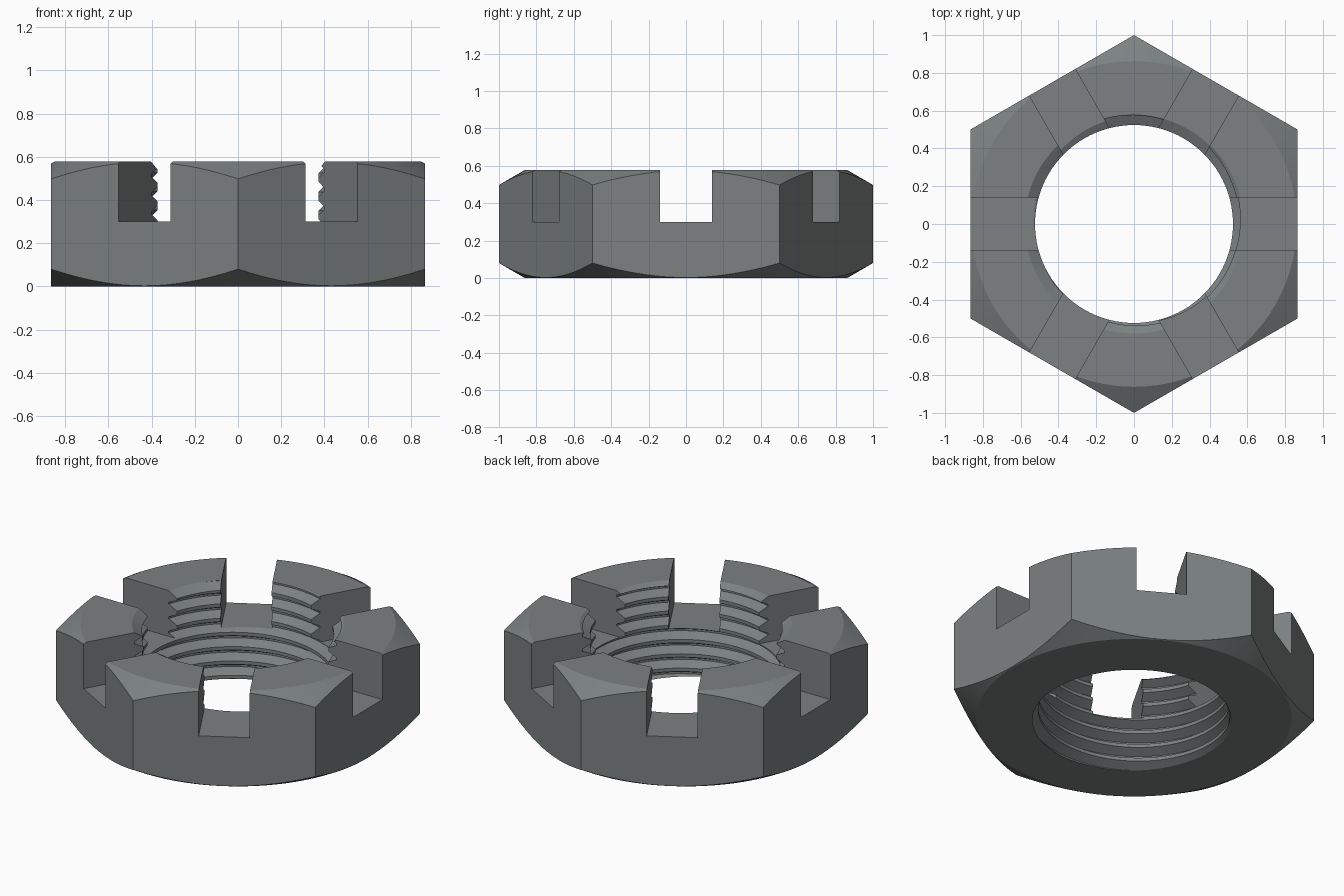
import bpy, bmesh, math
from mathutils import Matrix

if "Cube" in bpy.data.objects:
    bpy.data.objects.remove(bpy.data.objects["Cube"])

H = 0.577            # nut height
R_MINOR, R_MAJOR = 0.524, 0.578
PITCH = 0.0866

steel = bpy.data.materials.new("grey steel")
steel.diffuse_color = (0.2, 0.22, 0.22, 1)
steel.use_nodes = True
steel.node_tree.nodes["Principled BSDF"].inputs["Base Color"].default_value = steel.diffuse_color


def to_object(bm, name):
    bmesh.ops.recalc_face_normals(bm, faces=bm.faces)
    me = bpy.data.meshes.new(name)
    bm.to_mesh(me)
    bm.free()
    ob = bpy.data.objects.new(name, me)
    bpy.context.collection.objects.link(ob)
    me.materials.append(steel)
    return ob


def lathe(profile, name, n=96):
    """Closed solid of revolution; the profile's ends lie off the axis and are capped."""
    bm = bmesh.new()
    rings = [[bm.verts.new((r * math.cos(2 * math.pi * i / n),
                            r * math.sin(2 * math.pi * i / n), z)) for i in range(n)]
             for r, z in profile]
    for a, b in zip(rings, rings[1:]):
        for i in range(n):
            j = (i + 1) % n
            bm.faces.new((a[i], a[j], b[j], b[i]))
    bm.faces.new(rings[0])
    bm.faces.new(rings[-1])
    return to_object(bm, name)


def thread_core(name, n=96):
    """Solid helical screw shape, star-shaped around z."""
    shape = [(0, R_MINOR), (0.24, R_MINOR), (0.56, R_MAJOR), (0.68, R_MAJOR)]
    k, turns, z0 = len(shape), 11, -0.2
    bm = bmesh.new()
    cols = []
    for i in range(n):
        a = 2 * math.pi * i / n
        col = []
        for j in range(k * turns + 1):
            f, r = shape[j % k]
            z = z0 + PITCH * (j // k + f + i / n)
            col.append(bm.verts.new((r * math.cos(a), r * math.sin(a), z)))
        cols.append(col)
    top = len(cols[0]) - 1
    # the last column joins the first one a full pitch higher
    for i in range(n):
        a = cols[i]
        b = cols[i + 1] if i < n - 1 else cols[0][k:]
        for j in range(min(len(a), len(b)) - 1):
            bm.faces.new((a[j], b[j], b[j + 1], a[j + 1]))
    last = cols[-1]
    low = [c[0] for c in cols] + [cols[0][j] for j in range(k, 0, -1)]
    high = [c[top] for c in cols] + [last[j] for j in range(top - 1, top - k, -1)]
    high.append(last[top - k])
    for loop, z in ((low, z0 - 0.1), (high, z0 + PITCH * (turns + 2))):
        c = bm.verts.new((0, 0, z))
        for p, q in zip(loop, loop[1:] + loop[:1]):
            bm.faces.new((p, q, c))
    return to_object(bm, name)


def boolean(target, tool, op):
    m = target.modifiers.new(tool.name, 'BOOLEAN')
    m.operation, m.object, m.solver = op, tool, 'EXACT'
    bpy.context.view_layer.objects.active = target
    bpy.ops.object.modifier_apply(modifier=m.name)
    bpy.data.objects.remove(tool)


# hexagonal body with corners on the y axis
bm = bmesh.new()
bmesh.ops.create_cone(bm, cap_ends=True, segments=6, radius1=1, radius2=1, depth=H,
                      matrix=Matrix.Translation((0, 0, H / 2)))
if max(v.co.y for v in bm.verts) < 0.99:
    bmesh.ops.rotate(bm, verts=bm.verts, matrix=Matrix.Rotation(math.pi / 6, 3, 'Z'))
nut = to_object(bm, "castle_nut")

# conical chamfer on the outer corners, top and bottom
s = math.tan(math.radians(30))
z_in, r_in, r_out = 0.02, 0.862, 1.06
rise = (r_out - r_in) * s
e = z_in / s
boolean(nut, lathe([(r_in - e, -z_in), (r_out, rise), (r_out, H - rise),
                    (r_in - e, H + z_in)], "corner_chamfer"), 'INTERSECT')

# threaded bore with a countersunk top
boolean(nut, thread_core("thread"), 'DIFFERENCE')
boolean(nut, lathe([(0.50, H - 0.05), (R_MAJOR + 0.002, H), (0.62, H + 0.025)],
                   "countersink"), 'DIFFERENCE')

# three slots across the flats
for i in range(3):
    bm = bmesh.new()
    bmesh.ops.create_cube(bm, size=1, matrix=Matrix.Rotation(i * math.pi / 3, 4, 'Z')
                          @ Matrix.Translation((0, 0, 0.55))
                          @ Matrix.Diagonal((2.4, 0.28, 0.5, 1)))
    boolean(nut, to_object(bm, "slot"), 'DIFFERENCE')

# a single steel colour, smooth cones with sharp edges
nut.data.materials.clear()
nut.data.materials.append(steel)
for p in nut.data.polygons:
    p.material_index = 0
bpy.ops.object.select_all(action='DESELECT')
nut.select_set(True)
bpy.context.view_layer.objects.active = nut
bpy.ops.object.shade_smooth_by_angle(angle=math.radians(20))
